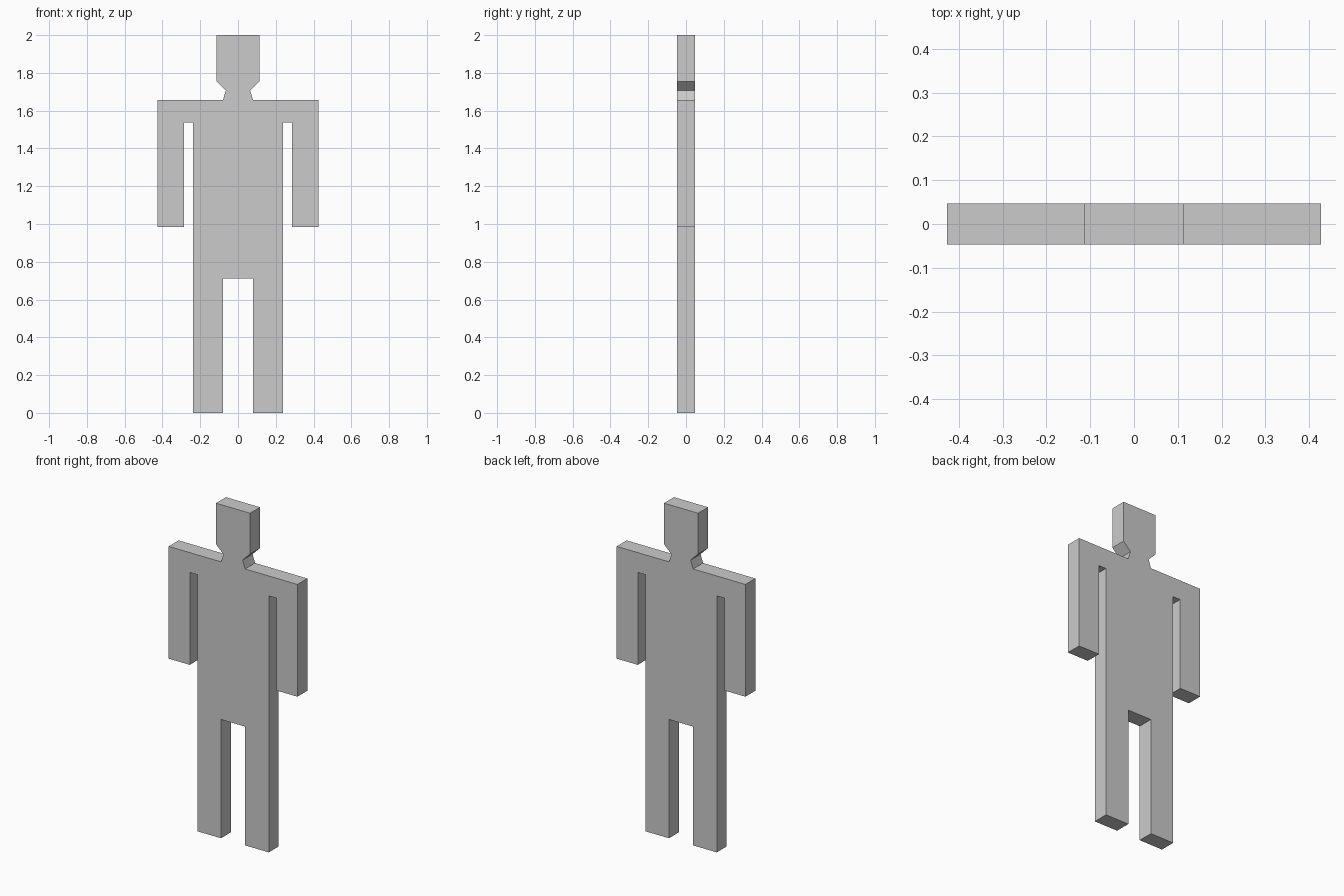
import bpy
import bmesh

if "Cube" in bpy.data.objects:
    bpy.data.objects.remove(bpy.data.objects["Cube"])

HALF_DEPTH = 0.047

# Right half of the outline, from top of head down to the crotch
half = [
    (0.113, 2.0), (0.113, 1.755),                   # head
    (0.064, 1.706), (0.08, 1.657),                  # neck
    (0.427, 1.657), (0.427, 0.984),                 # shoulder and arm
    (0.287, 0.984), (0.287, 1.538),                 # inner arm
    (0.237, 1.538), (0.237, 0.0),                   # torso side and leg
    (0.08, 0.0), (0.08, 0.712),                     # inner leg and crotch
]
outline = half + [(-x, z) for x, z in reversed(half)]

# Flat profile, extruded front to back
bm = bmesh.new()
face = bm.faces.new([bm.verts.new((x, -HALF_DEPTH, z)) for x, z in outline])
result = bmesh.ops.extrude_face_region(bm, geom=[face], use_keep_orig=True)
moved = [g for g in result["geom"] if isinstance(g, bmesh.types.BMVert)]
bmesh.ops.translate(bm, verts=moved, vec=(0, 2 * HALF_DEPTH, 0))
bmesh.ops.recalc_face_normals(bm, faces=bm.faces)

mesh = bpy.data.meshes.new("human_cutout")
bm.to_mesh(mesh)
bm.free()
figure = bpy.data.objects.new("human_cutout", mesh)
bpy.context.collection.objects.link(figure)
